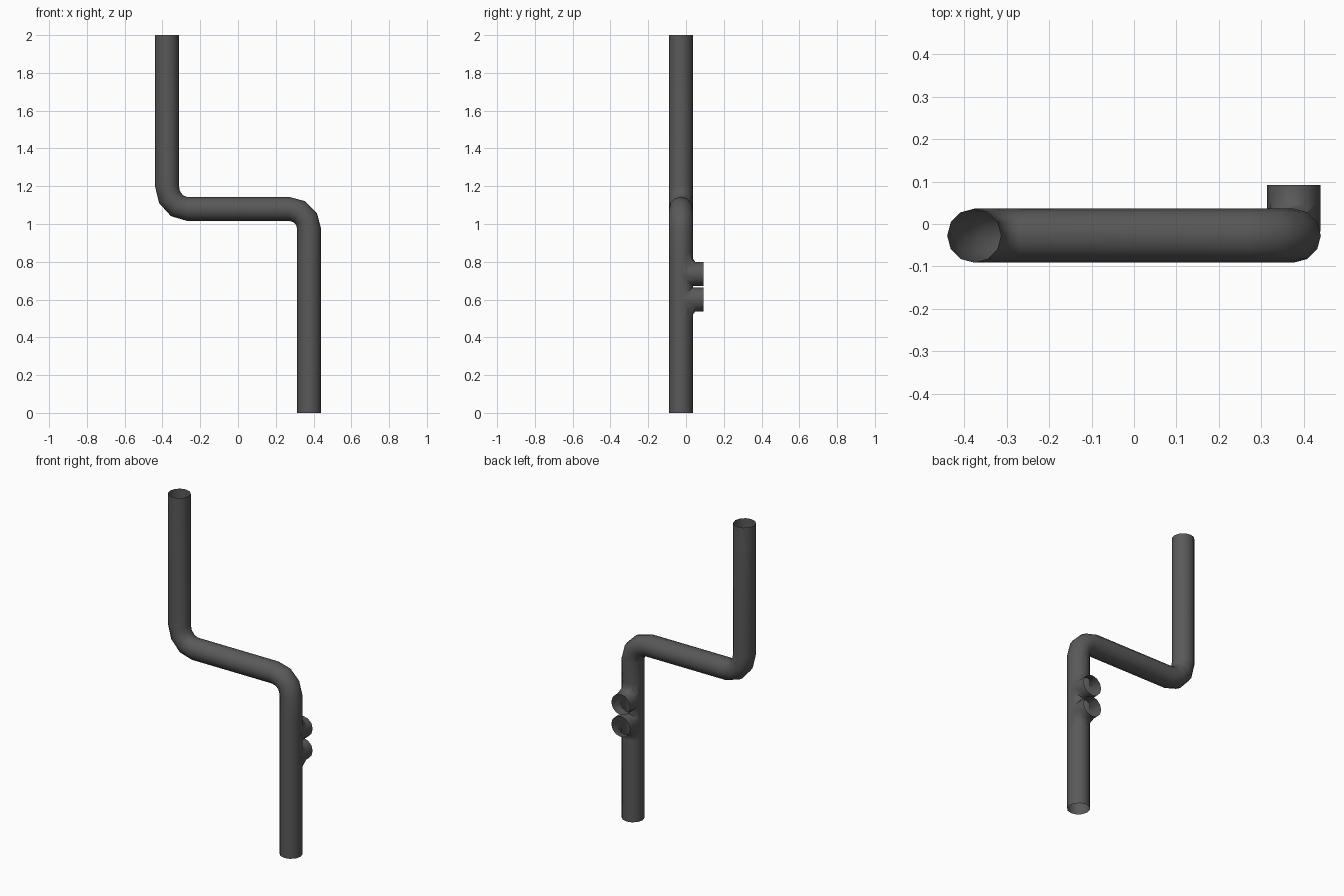
import bpy, bmesh
from math import sin, cos, tau, radians
from mathutils import Vector

if "Cube" in bpy.data.objects:
    bpy.data.objects.remove(bpy.data.objects["Cube"])

SIDES, R, YC = 12, 0.0635, -0.0275
PX, TIP = 0.377, 0.092


def loft(name, rings):
    """Closed tube skinned through a list of vertex rings."""
    bm = bmesh.new()
    loops = [[bm.verts.new(p) for p in ring] for ring in rings]
    for a, b in zip(loops, loops[1:]):
        for i in range(SIDES):
            j = (i + 1) % SIDES
            bm.faces.new((a[i], a[j], b[j], b[i]))
    bm.faces.new(loops[0])
    bm.faces.new(loops[-1])
    bmesh.ops.recalc_face_normals(bm, faces=bm.faces)
    me = bpy.data.meshes.new(name)
    bm.to_mesh(me)
    bm.free()
    ob = bpy.data.objects.new(name, me)
    bpy.context.collection.objects.link(ob)
    return ob


def pipe_ring(cx, cz, nx, nz):
    """Ring about a point of the path, n = in-plane normal of the path."""
    return [Vector((cx + R * cos(t) * nx, YC + R * sin(t), cz + R * cos(t) * nz))
            for t in (tau * i / SIDES for i in range(SIDES))]


def branch(name, z, side):
    """Side stub, flared on its outer side where it meets the pipe."""
    rr = R - 0.0004
    rings = []
    for y, flare in ((TIP, 0), (0.05, 0), (YC + 0.01, 0.09)):
        ring = []
        for i in range(SIDES):
            t = tau * i / SIDES
            grow = flare * max(0, side * cos(t)) ** 2
            ring.append(Vector((PX + rr * sin(t), y, z + rr * cos(t) + side * grow)))
        rings.append(ring)
    return loft(name, rings)


# Main pipe: lower riser, bend, cross run, bend, upper riser
BX, BR, BZ = 0.27, PX - 0.27, 0.125
ZH = 1.08
rings = [pipe_ring(PX, 0, 1, 0), pipe_ring(PX, 0.5, 1, 0), pipe_ring(PX, 0.84, 1, 0)]
for deg in (0, 30, 60, 90):
    c, s = cos(radians(deg)), sin(radians(deg))
    rings.append(pipe_ring(BX + BR * c, ZH - BR + BR * s, c, s))
for deg in (270, 240, 210, 180):
    c, s = cos(radians(deg)), sin(radians(deg))
    rings.append(pipe_ring(-BX + BR * c, ZH + BZ + BZ * s, -c, -s))
rings.append(pipe_ring(-PX, 2, 1, 0))
pipe = loft("bent_pipe", rings)
bpy.context.view_layer.objects.active = pipe
pipe.select_set(True)

# Two side stubs welded into the riser
for name, z, side in (("upper_stub", 0.735, 1), ("lower_stub", 0.601, -1)):
    stub = branch(name, z, side)
    mod = pipe.modifiers.new(name, 'BOOLEAN')
    mod.operation, mod.solver, mod.object = 'UNION', 'EXACT', stub
    bpy.ops.object.modifier_apply(modifier=mod.name)
    bpy.data.objects.remove(stub)

# Open all four pipe ends
bm = bmesh.new()
bm.from_mesh(pipe.data)
caps = [f for f in bm.faces
        if all(v.co.z < 1e-4 for v in f.verts)
        or all(v.co.z > 2 - 1e-4 for v in f.verts)
        or all(v.co.y > TIP - 1e-4 for v in f.verts)]
bmesh.ops.delete(bm, geom=caps, context='FACES_ONLY')
bm.to_mesh(pipe.data)
bm.free()
bpy.ops.object.shade_smooth_by_angle(angle=radians(50))

# Dark grey metal
mat = bpy.data.materials.new("dark_metal")
mat.diffuse_color = (0.1, 0.1, 0.1, 1)
mat.use_nodes = True
mat.node_tree.nodes["Principled BSDF"].inputs["Base Color"].default_value = mat.diffuse_color
pipe.data.materials.clear()
pipe.data.materials.append(mat)
